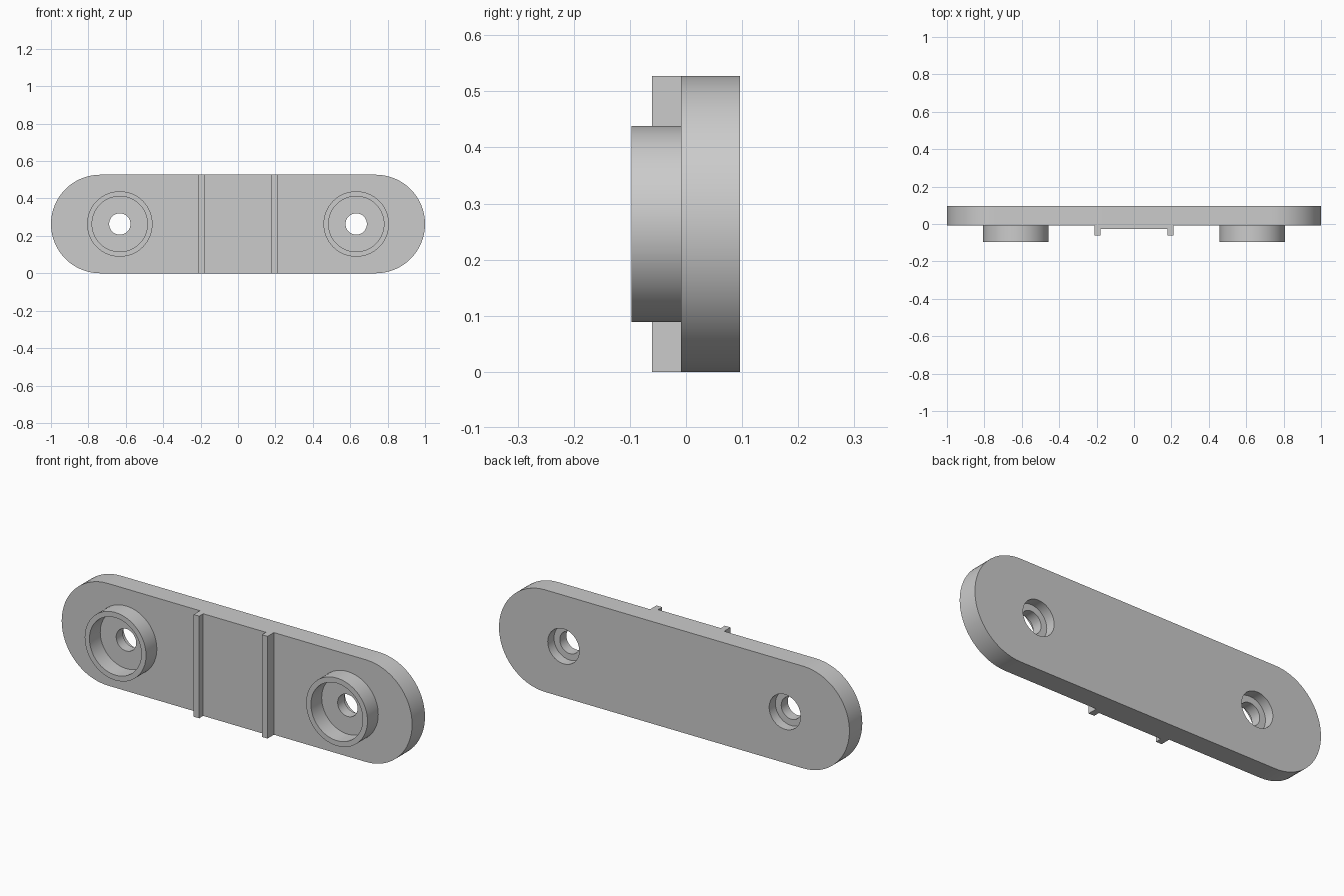
import bpy, math

cube = bpy.data.objects.get("Cube")
if cube:
    bpy.data.objects.remove(cube, do_unlink=True)

grey = bpy.data.materials.new("light grey")
grey.use_nodes = True
colour = (0.6, 0.6, 0.6, 1)
grey.diffuse_color = colour
grey.node_tree.nodes["Principled BSDF"].inputs["Base Color"].default_value = colour

HEIGHT = 0.527
R = HEIGHT / 2          # end radius and mid height
FRONT, BACK = -0.009, 0.096
HOLE_X = 0.632
SEGS = 64


def make(name, verts, faces):
    mesh = bpy.data.meshes.new(name)
    mesh.from_pydata(verts, [], faces)
    mesh.materials.append(grey)
    obj = bpy.data.objects.new(name, mesh)
    bpy.context.collection.objects.link(obj)
    return obj


def prism(name, outline, y0, y1):
    """Extrude an x-z outline (counter-clockwise from the front) along y."""
    n = len(outline)
    verts = [(x, y, z) for y in (y0, y1) for x, z in outline]
    faces = [tuple(range(n)), tuple(reversed(range(n, 2 * n)))]
    faces += [(i, i + n, (i + 1) % n + n, (i + 1) % n) for i in range(n)]
    return make(name, verts, faces)


def box(name, x0, x1, y0, y1):
    return prism(name, [(x0, 0), (x1, 0), (x1, HEIGHT), (x0, HEIGHT)], y0, y1)


def circle(cx, r):
    angles = [2 * math.pi * i / SEGS for i in range(SEGS)]
    return [(cx + r * math.cos(a), R + r * math.sin(a)) for a in angles]


def cut(obj, cutter):
    mod = obj.modifiers.new("cut", "BOOLEAN")
    mod.operation = "DIFFERENCE"
    mod.solver = "EXACT"
    mod.object = cutter
    bpy.context.view_layer.objects.active = obj
    bpy.ops.object.modifier_apply(modifier=mod.name)
    bpy.data.objects.remove(cutter, do_unlink=True)


# Round-ended plate
half = SEGS // 2
outline = []
for side, start in ((1, -math.pi / 2), (-1, math.pi / 2)):
    for i in range(half + 1):
        a = start + math.pi * i / half
        outline.append((side * (1 - R) + R * math.cos(a), R + R * math.sin(a)))
plate = prism("plate", outline, FRONT, BACK)
parts = [plate]

for side, label in ((-1, "right"), (1, "left")):
    # Through hole with a wider recess at the back
    cut(plate, prism("hole_cutter", circle(side * HOLE_X, 0.057), -0.2, 0.2))
    cut(plate, prism("recess_cutter", circle(side * HOLE_X, 0.09), 0.045, 0.2))

    # Raised ring around the hole
    ring = prism(label + "_ring", circle(side * HOLE_X, 0.175), -0.097, FRONT)
    cut(ring, prism("ring_cutter", circle(side * HOLE_X, 0.148), -0.2, 0.2))
    parts.append(ring)

    # Vertical rail
    x0, x1 = sorted((side * 0.179, side * 0.211))
    parts.append(box(label + "_rail", x0, x1, -0.061, FRONT))

# Thin raised panel between the rails
parts.append(box("centre_panel", -0.179, 0.179, -0.028, FRONT))

bpy.ops.object.select_all(action="DESELECT")
for obj in parts:
    obj.select_set(True)
bpy.context.view_layer.objects.active = plate
bpy.ops.object.shade_smooth_by_angle(angle=math.radians(30))
